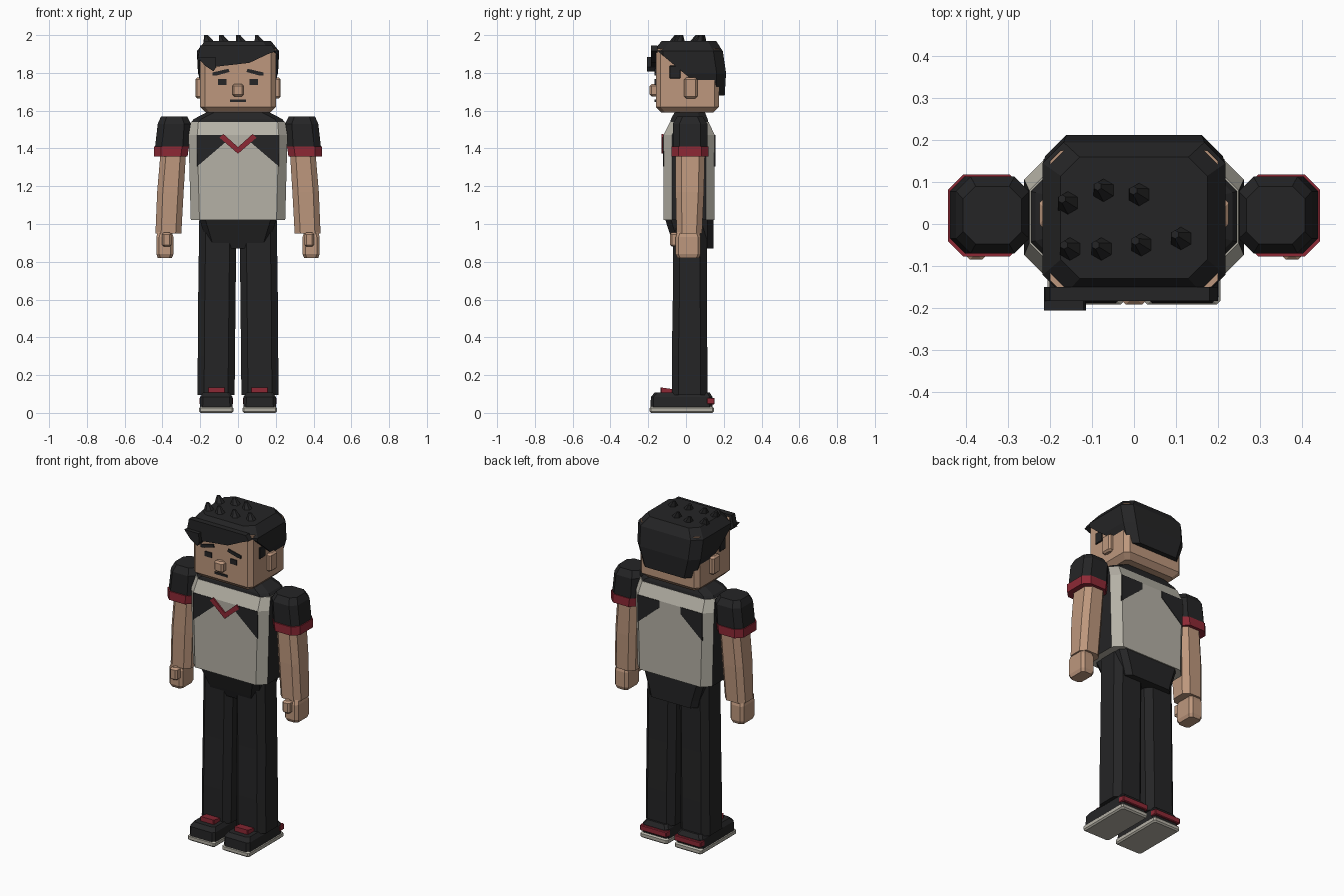
import bpy, bmesh, math
from mathutils import Vector


def material(name, rgb):
    m = bpy.data.materials.new(name)
    m.diffuse_color = (*rgb, 1)
    return m


BLACK = material("charcoal", (0.018, 0.018, 0.019))
GREY = material("warm_grey", (0.46, 0.44, 0.38))
RED = material("dark_red", (0.27, 0.022, 0.036))
SKIN = material("skin", (0.51, 0.31, 0.205))


def finish(name, bm, mats, rule=None):
    bmesh.ops.recalc_face_normals(bm, faces=bm.faces)
    bm.normal_update()
    if rule:
        for f in bm.faces:
            f.material_index = rule(f)
    me = bpy.data.meshes.new(name)
    bm.to_mesh(me)
    bm.free()
    for m in mats:
        me.materials.append(m)
    ob = bpy.data.objects.new(name, me)
    bpy.context.collection.objects.link(ob)
    return ob


def loft_bm(rings, side=1):
    """Stack of chamfered rectangles: (z, x0, x1, y0, y1, chamfer)."""
    bm = bmesh.new()
    loops = []
    for z, a, b, c, d, k in rings:
        pts = [(a + k, c), (b - k, c), (b, c + k), (b, d - k),
               (b - k, d), (a + k, d), (a, d - k), (a, c + k)]
        loops.append([bm.verts.new((side * x, y, z)) for x, y in pts])
    for lo, hi in zip(loops, loops[1:]):
        for i in range(8):
            j = (i + 1) % 8
            bm.faces.new((lo[i], lo[j], hi[j], hi[i]))
    bm.faces.new(loops[0][::-1])
    bm.faces.new(loops[-1])
    return bm


def loft(name, rings, mat, side=1):
    return finish(name, loft_bm(rings, side), [mat])


def block(name, x0, x1, y0, y1, z0, z1, mat, side=1, k=0.006):
    return loft(name, [(z0, x0 + k, x1 - k, y0 + k, y1 - k, k), (z0 + k, x0, x1, y0, y1, k),
                       (z1 - k, x0, x1, y0, y1, k), (z1, x0 + k, x1 - k, y0 + k, y1 - k, k)], mat, side)


def prism(name, pts, y0, y1, mat, side=1):
    """Outline in x/z pushed from y0 to y1."""
    bm = bmesh.new()
    f = [bm.verts.new((side * x, y0, z)) for x, z in pts]
    b = [bm.verts.new((side * x, y1, z)) for x, z in pts]
    n = len(pts)
    for i in range(n):
        bm.faces.new((f[i], f[(i + 1) % n], b[(i + 1) % n], b[i]))
    bm.faces.new(f)
    bm.faces.new(b[::-1])
    return finish(name, bm, [mat])


# Head and face
loft("head", [(1.59, -0.17, 0.17, -0.13, 0.145, 0.02), (1.62, -0.2, 0.2, -0.16, 0.175, 0.025),
              (1.93, -0.2, 0.2, -0.16, 0.175, 0.025)], SKIN)
block("nose", -0.03, 0.03, -0.192, -0.15, 1.675, 1.74, SKIN, k=0.01)
prism("mouth", [(-0.042, 1.647), (0.042, 1.647), (0.042, 1.66), (-0.042, 1.66)], -0.166, -0.158, BLACK)
for s, tag in ((-1, "left"), (1, "right")):
    block(f"ear_{tag}", 0.19, 0.226, -0.01, 0.06, 1.665, 1.775, SKIN, s, 0.01)
    prism(f"eye_{tag}", [(0.062, 1.737), (0.107, 1.737), (0.107, 1.767), (0.062, 1.767)],
          -0.166, -0.158, BLACK, s)
    prism(f"eyebrow_{tag}", [(0.045, 1.805), (0.05, 1.822), (0.135, 1.802), (0.135, 1.785), (0.11, 1.787)],
          -0.167, -0.158, BLACK, s)
    block(f"sideburn_{tag}", 0.19, 0.207, -0.087, -0.03, 1.77, 1.838, BLACK, s, 0.003)

# Hair cap, cut diagonally from the forehead to the nape
bm = loft_bm([(1.68, -0.175, 0.175, -0.172, 0.205, 0.045), (1.8, -0.212, 0.212, -0.172, 0.212, 0.05),
              (1.915, -0.218, 0.218, -0.172, 0.195, 0.05), (1.968, -0.175, 0.175, -0.13, 0.16, 0.045)])
cut = bmesh.ops.bisect_plane(bm, geom=bm.verts[:] + bm.edges[:] + bm.faces[:],
                             plane_co=(0, -0.15, 1.915), plane_no=(0, 0.235, 0.28), clear_inner=True)
bmesh.ops.edgeloop_fill(bm, edges=[e for e in cut["geom_cut"] if isinstance(e, bmesh.types.BMEdge)])
finish("hair_cap", bm, [BLACK])
prism("fringe", [(-0.2, 1.945), (0.18, 1.945), (0.2, 1.915), (0.16, 1.9), (0.06, 1.853), (-0.115, 1.833),
                 (-0.17, 1.85), (-0.215, 1.87)], -0.184, -0.15, BLACK)
prism("fringe_tip", [(-0.215, 1.885), (-0.12, 1.885), (-0.115, 1.83), (-0.13, 1.808), (-0.175, 1.838)],
      -0.207, -0.155, BLACK)

# Tufts on the crown, leaning to one side
TUFTS = [(-0.15, 0.045), (-0.065, 0.075), (0.02, 0.065), (-0.145, -0.065),
         (-0.07, -0.065), (0.025, -0.055), (0.12, -0.04)]
for n, (x, y) in enumerate(TUFTS):
    bm = bmesh.new()
    bmesh.ops.create_cone(bm, cap_ends=True, segments=6, radius1=0.037, radius2=0.01, depth=0.05)
    for v in bm.verts:
        if v.co.z > 0:
            v.co += Vector((-0.022, 0.015, 0))
        v.co += Vector((x, y, 1.975))
    finish(f"hair_tuft_{n + 1}", bm, [BLACK])

# Torso with dark side panels
bm = loft_bm([(1.02, -0.25, 0.25, -0.12, 0.152, 0.046), (1.47, -0.262, 0.262, -0.12, 0.152, 0.046),
              (1.54, -0.25, 0.25, -0.085, 0.12, 0.04)])
finish("shirt", bm, [GREY, BLACK], lambda f: 1 if abs(f.normal.x) > 0.9 else 0)
loft("shoulder_yoke", [(1.535, -0.25, 0.25, -0.084, 0.119, 0.04), (1.555, -0.235, 0.235, -0.08, 0.115, 0.04),
                       (1.592, -0.165, 0.165, -0.06, 0.1, 0.04)], BLACK)
for s, tag in ((-1, "left"), (1, "right")):
    tri = [(0.216, 1.47), (0.07, 1.47), (0.07, 1.43), (0.216, 1.305)]
    prism(f"chest_panel_{tag}", tri, -0.123, -0.115, BLACK, s)
    prism(f"back_panel_{tag}", tri, 0.147, 0.155, BLACK, s)
    # Collar stripe half and grey filler beside it
    prism(f"collar_stripe_{tag}", [(0, 1.372), (0.098, 1.457), (0.078, 1.477), (0, 1.407)],
          -0.129, -0.12, RED, s)

# Hips
loft("hips", [(0.87, -0.16, 0.16, -0.06, 0.145, 0.03), (0.915, -0.17, 0.17, -0.075, 0.145, 0.03),
              (1.03, -0.205, 0.205, -0.112, 0.145, 0.03)], BLACK)

for s, tag in ((-1, "left"), (1, "right")):
    # Sleeve, cuff, arm and hand
    loft(f"sleeve_{tag}", [(1.4, 0.258, 0.44, -0.07, 0.113, 0.035), (1.53, 0.25, 0.425, -0.07, 0.113, 0.035),
                           (1.568, 0.268, 0.408, -0.048, 0.09, 0.03)], BLACK, s)
    loft(f"cuff_{tag}", [(1.358, 0.267, 0.444, -0.077, 0.118, 0.036),
                         (1.41, 0.26, 0.444, -0.077, 0.118, 0.036)], RED, s)
    loft(f"arm_{tag}", [(0.95, 0.3, 0.437, -0.05, 0.085, 0.03), (1.17, 0.288, 0.428, -0.055, 0.095, 0.03),
                        (1.38, 0.275, 0.41, -0.055, 0.1, 0.03)], SKIN, s)
    loft(f"hand_{tag}", [(0.82, 0.35, 0.425, -0.045, 0.07, 0.015), (0.84, 0.342, 0.432, -0.055, 0.078, 0.015),
                         (0.93, 0.342, 0.432, -0.055, 0.078, 0.015), (0.96, 0.35, 0.425, -0.045, 0.07, 0.015)],
         SKIN, s)
    block(f"thumb_{tag}", 0.352, 0.402, -0.085, -0.04, 0.88, 0.955, SKIN, s, 0.01)

    # Trouser leg
    loft(f"trouser_leg_{tag}", [(0.095, 0.018, 0.215, -0.075, 0.113, 0.035), (0.3, 0.016, 0.213, -0.075, 0.113, 0.035),
                                (0.6, 0.013, 0.211, -0.07, 0.11, 0.035), (1.03, 0.008, 0.205, -0.07, 0.11, 0.035)],
         BLACK, s)

    # Shoe
    block(f"sole_{tag}", 0.024, 0.206, -0.192, 0.148, 0, 0.034, GREY, s, 0.008)
    loft(f"shoe_{tag}", [(0.03, 0.028, 0.202, -0.188, 0.14, 0.015), (0.085, 0.03, 0.2, -0.186, 0.14, 0.015),
                         (0.108, 0.045, 0.185, -0.165, 0.125, 0.015)], BLACK, s)
    block(f"heel_tab_{tag}", 0.026, 0.204, 0.11, 0.152, 0.045, 0.08, RED, s, 0.004)
    bm = loft_bm([(0.1, 0.068, 0.16, -0.135, -0.07, 0.004), (0.13, 0.068, 0.16, -0.135, -0.07, 0.004)], s)
    for v in bm.verts:
        v.co.z += 0.15 * (-v.co.y - 0.1)
    finish(f"shoe_tongue_{tag}", bm, [RED])
